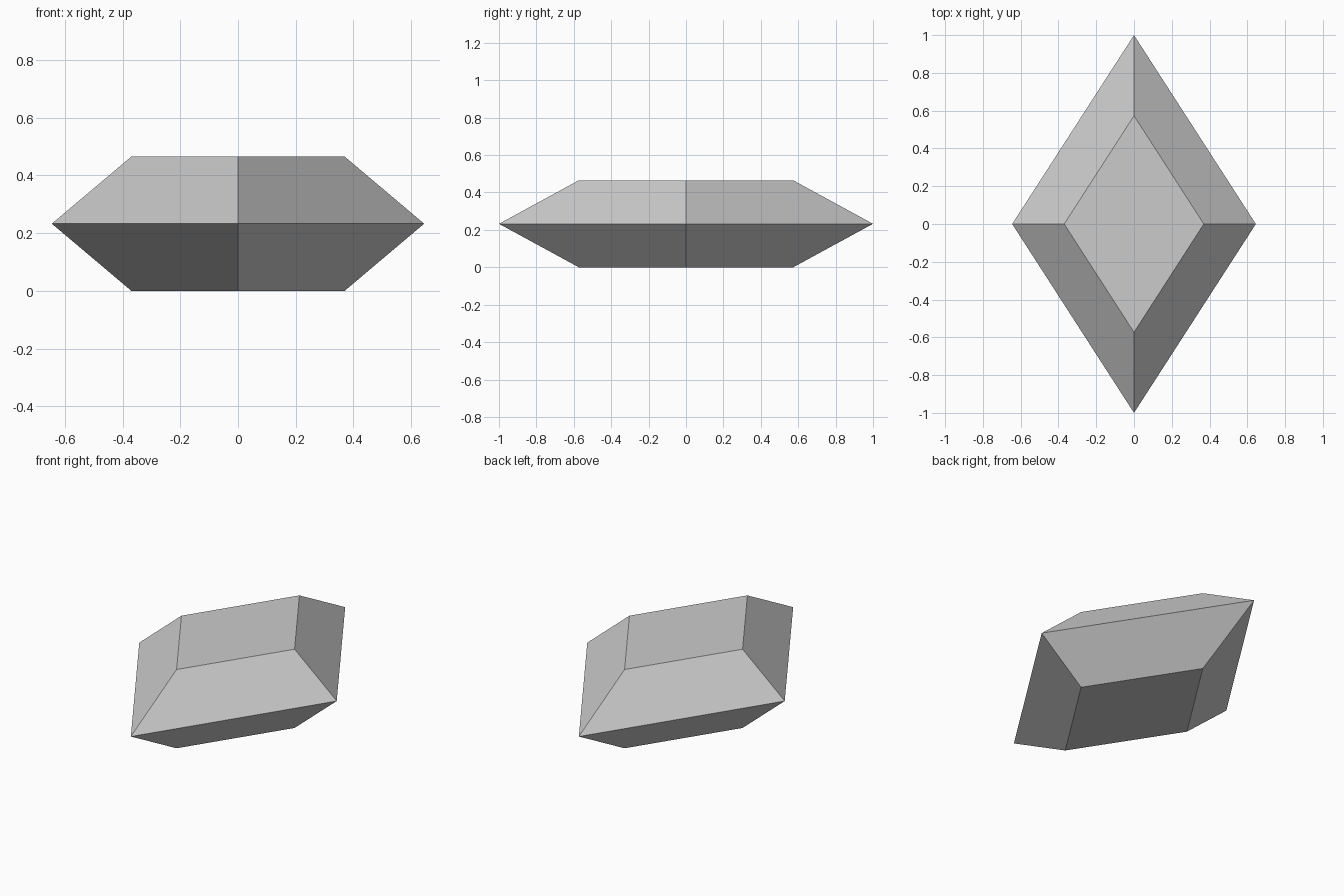
import bpy
import bmesh

cube = bpy.data.objects.get("Cube")
if cube:
    bpy.data.objects.remove(cube, do_unlink=True)

HALF_X, HALF_Y, HEIGHT = 0.645, 1.0, 0.465
FLAT = 0.573  # size of the flat faces relative to the girdle

# Plain grey stone
stone = bpy.data.materials.new("pale_grey")
stone.use_nodes = True
color = (0.6, 0.6, 0.6, 1)
stone.diffuse_color = color
stone.node_tree.nodes["Principled BSDF"].inputs["Base Color"].default_value = color


def diamond_ring(bm, scale, z):
    """Four corners of a rhombus, counter-clockwise."""
    corners = ((1, 0), (0, 1), (-1, 0), (0, -1))
    return [bm.verts.new((x * HALF_X * scale, y * HALF_Y * scale, z)) for x, y in corners]


# Bevelled rhombic gem: base, wide girdle, flat top
bm = bmesh.new()
rings = [diamond_ring(bm, s, z) for s, z in ((FLAT, 0), (1, HEIGHT / 2), (FLAT, HEIGHT))]
for low, high in zip(rings, rings[1:]):
    for i in range(4):
        j = (i + 1) % 4
        bm.faces.new((low[i], low[j], high[j], high[i]))
bm.faces.new(reversed(rings[0]))
bm.faces.new(rings[-1])
bmesh.ops.recalc_face_normals(bm, faces=bm.faces)

mesh = bpy.data.meshes.new("rhombic_gem")
bm.to_mesh(mesh)
bm.free()
mesh.materials.append(stone)
gem = bpy.data.objects.new("rhombic_gem", mesh)
bpy.context.collection.objects.link(gem)
